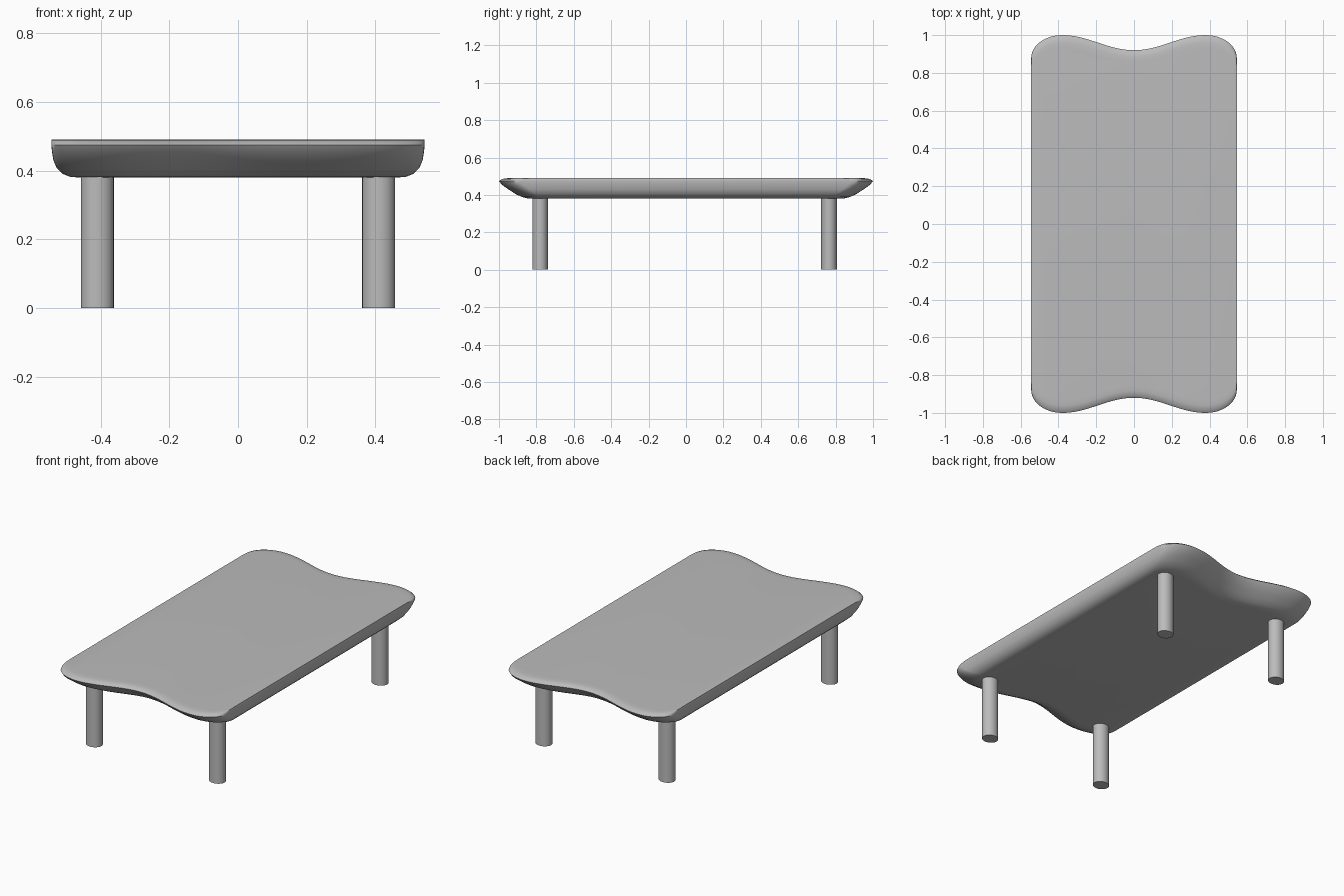
import bpy
import bmesh
from math import sin, cos, pi, radians

default = bpy.data.objects.get("Cube")
if default:
    bpy.data.objects.remove(default, do_unlink=True)

grey = bpy.data.materials.new("plain grey")
grey.use_nodes = True
colour = (0.5, 0.5, 0.5, 1.0)
grey.diffuse_color = colour
grey.node_tree.nodes["Principled BSDF"].inputs["Base Color"].default_value = colour

HALF_W = 0.544   # half width of the top
CREST = 0.38     # x of the crest of each wavy end


def finish(name, bm, angle):
    """Turn a bmesh into a smooth shaded object."""
    bmesh.ops.recalc_face_normals(bm, faces=bm.faces)
    mesh = bpy.data.meshes.new(name)
    bm.to_mesh(mesh)
    bm.free()
    mesh.materials.append(grey)
    obj = bpy.data.objects.new(name, mesh)
    bpy.context.collection.objects.link(obj)
    bpy.ops.object.select_all(action='DESELECT')
    obj.select_set(True)
    bpy.context.view_layer.objects.active = obj
    bpy.ops.object.shade_smooth_by_angle(angle=radians(angle))
    return obj


def outline():
    """Table outline: wavy ends, rounded corners, straight sides."""
    wave = [(CREST * i / 16, 0.96 - 0.04 * cos(pi * i / 16)) for i in range(16)]
    corner = [(CREST + (HALF_W - CREST) * sin(a), 0.88 + 0.12 * cos(a))
              for a in (pi / 2 * i / 12 for i in range(13))]
    quarter = wave + corner
    right = quarter + [(x, -y) for x, y in reversed(quarter)]
    return right + [(-x, y) for x, y in reversed(right[1:-1])]


# Table top: rings of (side inset, end inset, height) from top to underside
rings = [(0, 0.07, 0.49), (0, 0.04, 0.489), (0, 0.015, 0.485), (0, 0, 0.474),
         (0.002, 0.015, 0.455), (0.006, 0.05, 0.43), (0.016, 0.085, 0.407),
         (0.034, 0.12, 0.39), (0.055, 0.15, 0.382), (0.08, 0.18, 0.38)]
bm = bmesh.new()
shape = outline()
loops = [[bm.verts.new((x * (1 - side / HALF_W), y * (1 - end), z))
          for x, y in shape] for side, end, z in rings]
for upper, lower in zip(loops, loops[1:]):
    for i in range(len(shape)):
        j = (i + 1) % len(shape)
        bm.faces.new((upper[i], upper[j], lower[j], lower[i]))
bm.faces.new(loops[0])
bm.faces.new(loops[-1])
finish("table_top", bm, 40)

# Four slightly oval legs
LEG_H = 0.39
for end, y in (("front", -0.78), ("back", 0.765)):
    for side, x in (("right", -0.41), ("left", 0.41)):
        bm = bmesh.new()
        bmesh.ops.create_cone(bm, cap_ends=True, segments=32, radius1=1,
                              radius2=1, depth=LEG_H)
        bmesh.ops.scale(bm, vec=(0.048, 0.042, 1), verts=bm.verts)
        bmesh.ops.translate(bm, vec=(x, y, LEG_H / 2), verts=bm.verts)
        finish(f"{end}_{side}_leg", bm, 40)
